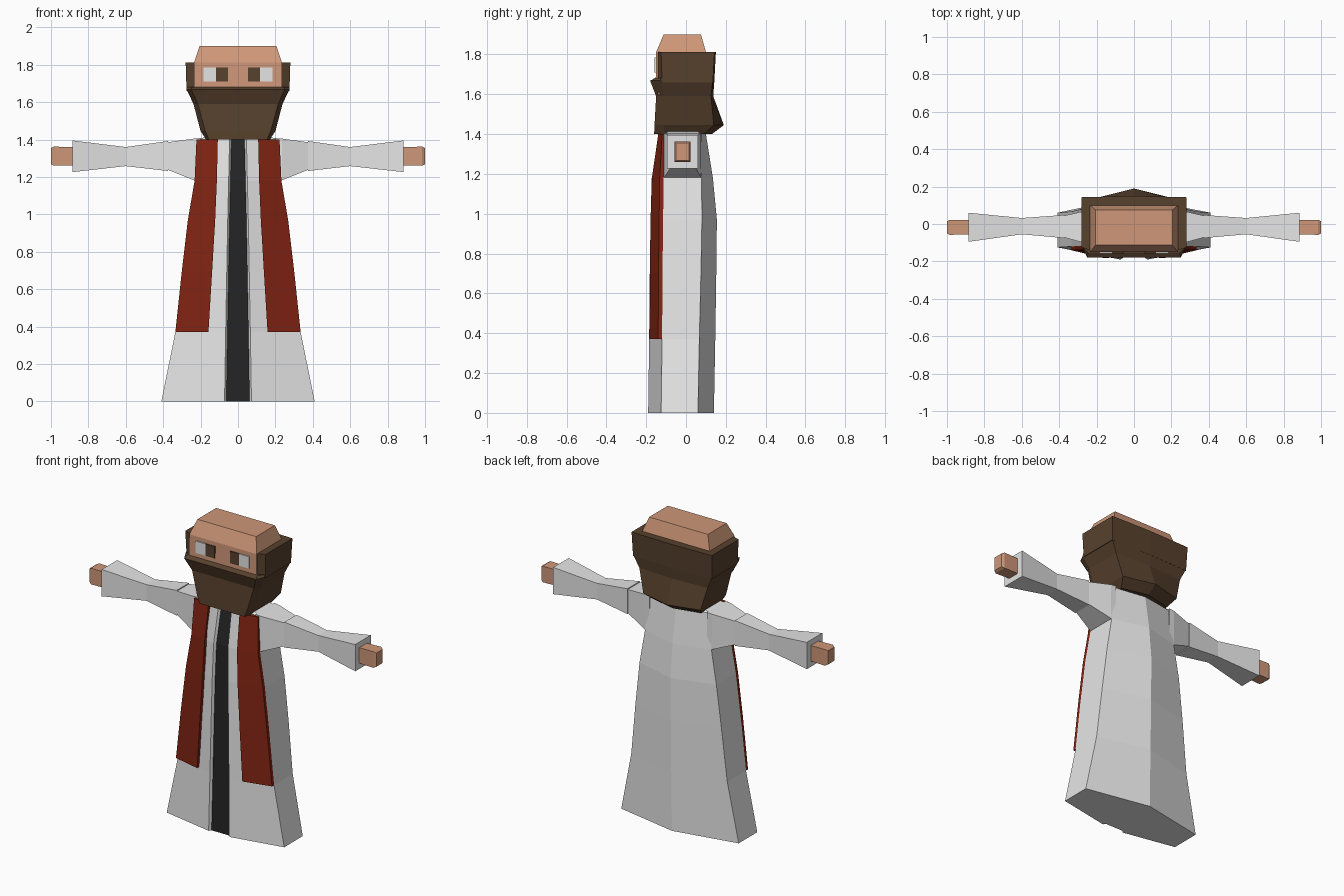
import bpy, bmesh

cube = bpy.data.objects.get("Cube")
if cube:
    bpy.data.objects.remove(cube, do_unlink=True)


def material(name, rgb):
    m = bpy.data.materials.new(name)
    m.use_nodes = True
    col = (*rgb, 1.0)
    m.diffuse_color = col
    m.node_tree.nodes["Principled BSDF"].inputs["Base Color"].default_value = col
    return m


WHITE = material("robe white", (0.78, 0.78, 0.78))
BLACK = material("strip black", (0.018, 0.018, 0.018))
RED = material("stole red", (0.22, 0.017, 0.006))
SKIN = material("skin", (0.62, 0.31, 0.19))
BROWN = material("hair brown", (0.095, 0.052, 0.026))


def loft(name, rings, mats, stripe=()):
    """Skin closed rings of equal length; ring edges listed in stripe get the second material."""
    bm = bmesh.new()
    rows = [[bm.verts.new(p) for p in ring] for ring in rings]
    n = len(rows[0])
    for a, b in zip(rows, rows[1:]):
        for i in range(n):
            j = (i + 1) % n
            f = bm.faces.new((a[i], a[j], b[j], b[i]))
            f.material_index = 1 if i in stripe else 0
    bm.faces.new(rows[0][::-1])
    bm.faces.new(rows[-1])
    bmesh.ops.recalc_face_normals(bm, faces=bm.faces)
    mesh = bpy.data.meshes.new(name)
    bm.to_mesh(mesh)
    bm.free()
    for m in mats:
        mesh.materials.append(m)
    ob = bpy.data.objects.new(name, mesh)
    bpy.context.collection.objects.link(ob)
    return ob


def rect_z(z, hx, y0, y1):
    return [(-hx, y0, z), (hx, y0, z), (hx, y1, z), (-hx, y1, z)]


def rect_x(x, y0, y1, z0, z1):
    return [(x, y0, z0), (x, y1, z0), (x, y1, z1), (x, y0, z1)]


def plate(name, x0, x1, y0, y1, z0, z1, mat):
    return loft(name, [rect_x(x0, y0, y1, z0, z1), rect_x(x1, y0, y1, z0, z1)], [mat])


# Robe rows: z, half width, back ridge y, side back y, side front y, front y, strip half width
ROBE = [
    (0.00, 0.41, 0.14, 0.06, -0.125, -0.19, 0.062),
    (0.37, 0.335, 0.147, 0.067, -0.12, -0.185, 0.056),
    (0.70, 0.30, 0.152, 0.075, -0.118, -0.182, 0.050),
    (0.97, 0.268, 0.155, 0.08, -0.115, -0.178, 0.045),
    (1.18, 0.232, 0.135, 0.078, -0.112, -0.172, 0.040),
    (1.40, 0.222, 0.10, 0.065, -0.10, -0.13, 0.035),
]


def robe_ring(z, w, yb, ysb, ysf, yf, k):
    half = [(w, ysb), (w, ysf), (k + 0.01, yf), (k, yf + 0.015)]
    pts = [(0, yb)] + half + [(-x, y) for x, y in reversed(half)]
    return [(x, y, z) for x, y in pts]


rings = [robe_ring(*r) for r in ROBE] + [robe_ring(1.42, 0.15, 0.07, 0.06, -0.085, -0.10, 0.03)]
loft("robe", rings, [WHITE, BLACK], stripe=(4,))

# Long stole panels lying on the robe front
INNER = [0.158, 0.138, 0.122, 0.113, 0.108]


def stole_ring(row, xi, s):
    z, w, _, _, ysf, yf, k = row
    t = (w - xi) / (w - k - 0.01)
    yi = ysf + (yf - ysf) * t
    d = 0.02
    return [(s * w, ysf - d, z), (s * xi, yi - d, z), (s * xi, yi + 0.01, z), (s * w, ysf + 0.001, z)]


for side, s in (("left", 1), ("right", -1)):
    loft(side + "_stole", [stole_ring(r, xi, s) for r, xi in zip(ROBE[1:], INNER)], [RED])

    # Shoulder and flared sleeve
    loft(side + "_shoulder", [
        rect_x(s * 0.20, -0.11, 0.078, 1.18, 1.408),
        rect_x(s * 0.235, -0.11, 0.076, 1.182, 1.405),
        rect_x(s * 0.38, -0.07, 0.043, 1.24, 1.385)], [WHITE])
    loft(side + "_sleeve", [
        rect_x(s * 0.375, -0.075, 0.048, 1.232, 1.392),
        rect_x(s * 0.60, -0.055, 0.032, 1.258, 1.36),
        rect_x(s * 0.885, -0.095, 0.06, 1.226, 1.395)], [WHITE])

    # Hand with a slightly tapered end
    loft(side + "_hand", [
        rect_x(s * 0.87, -0.055, 0.02, 1.262, 1.36),
        rect_x(s * 0.985, -0.058, 0.022, 1.26, 1.362),
        rect_x(s * 1.0, -0.05, 0.014, 1.268, 1.354)], [SKIN])

    # Eye: inner iris and outer white
    plate(side + "_iris", s * 0.053, s * 0.118, -0.157, -0.149, 1.71, 1.785, BROWN)
    plate(side + "_eye_white", s * 0.118, s * 0.185, -0.157, -0.149, 1.71, 1.785, WHITE)

# Head: face block and bevelled crown
loft("head", [
    rect_z(1.60, 0.235, -0.14, 0.10),
    rect_z(1.68, 0.235, -0.152, 0.10),
    rect_z(1.812, 0.235, -0.15, 0.10),
    rect_z(1.90, 0.205, -0.112, 0.075)], [SKIN])


def hair_ring(z, w, wf, yb, yc, yfc, yf):
    half = [(w, yc), (w, yfc), (wf, yf)]
    pts = [(0, yb)] + half + [(-x, y) for x, y in reversed(half)]
    return [(x, y, z) for x, y in pts]


# Hair around the head sides and back
loft("hair", [
    hair_ring(1.66, 0.275, 0.235, 0.142, 0.135, -0.12, -0.14),
    hair_ring(1.812, 0.28, 0.235, 0.15, 0.143, -0.125, -0.14)], [BROWN])

# Beard and lower hair, flaring out at the nape
loft("beard", [
    hair_ring(1.40, 0.17, 0.155, 0.13, 0.09, -0.11, -0.16),
    hair_ring(1.445, 0.20, 0.175, 0.19, 0.14, -0.11, -0.158),
    hair_ring(1.59, 0.238, 0.215, 0.137, 0.125, -0.11, -0.15),
    hair_ring(1.668, 0.275, 0.25, 0.142, 0.135, -0.13, -0.18),
    hair_ring(1.682, 0.275, 0.245, 0.143, 0.136, -0.125, -0.155)], [BROWN])
